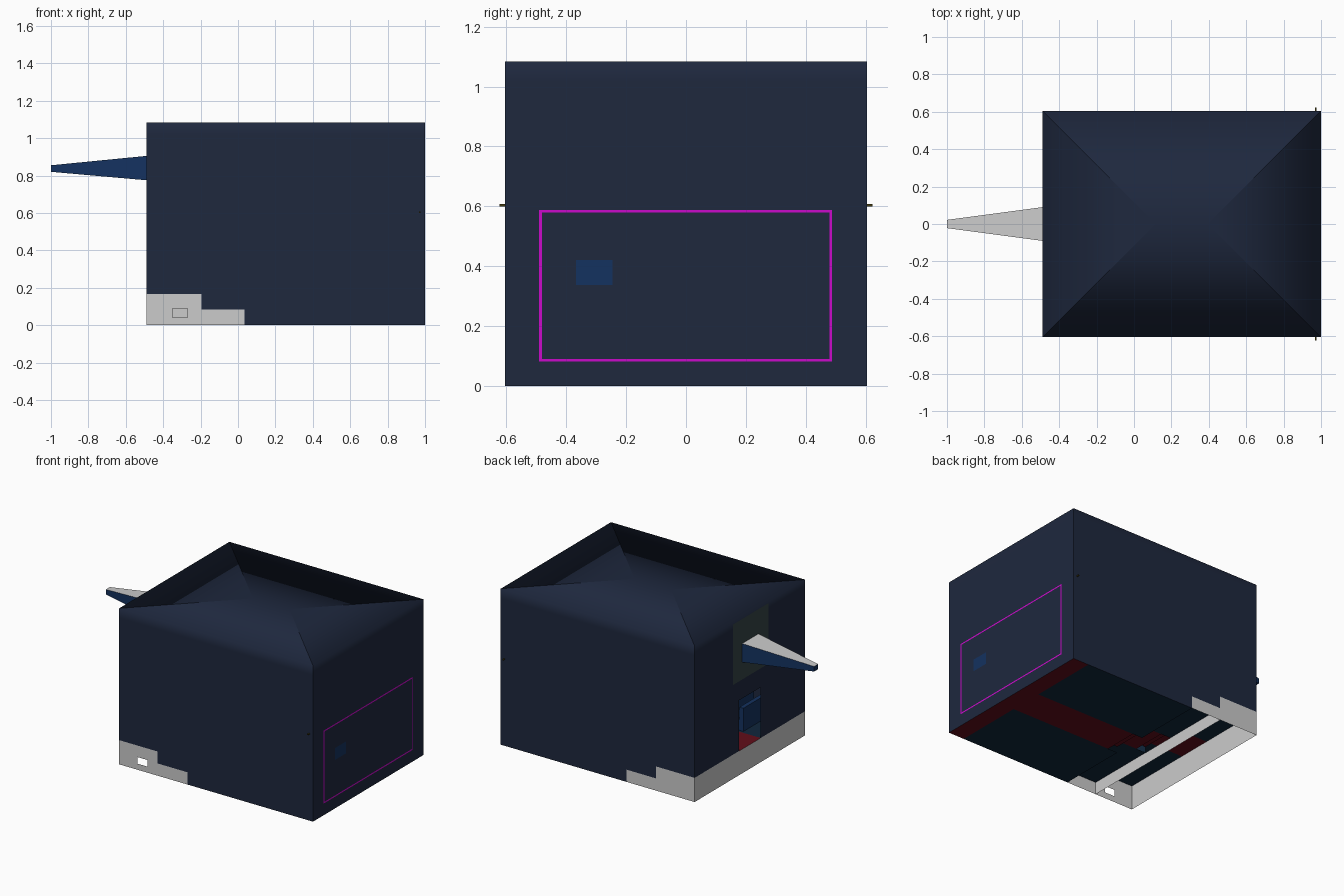
import bpy, bmesh

if "Cube" in bpy.data.objects:
    bpy.data.objects.remove(bpy.data.objects["Cube"])

X0, X1, W = -0.49, 1.0, 0.605      # shell length and half width
H, EAVE = 1.083, 1.02
S0, S1, T1, T2 = 0.035, -0.195, 0.085, 0.168   # terrace positions and heights


def mat(name, rgb):
    m = bpy.data.materials.new(name)
    m.diffuse_color = (*rgb, 1)
    m.use_nodes = True
    m.node_tree.nodes["Principled BSDF"].inputs["Base Color"].default_value = m.diffuse_color
    return m


NAVY = mat("navy", (0.013, 0.021, 0.048))
BLUE = mat("blue", (0.007, 0.032, 0.115))
FLOOR = mat("floor_navy", (0.005, 0.02, 0.045))
RED = mat("red_carpet", (0.12, 0.004, 0.01))
PINK = mat("magenta", (0.6, 0.003, 0.6))
GLASS = mat("window", (0.035, 0.055, 0.06))
OLIVE = mat("olive", (0.06, 0.045, 0.005))


def mesh(name, polys, material=None):
    """Object from a list of polygons, welded together."""
    bm = bmesh.new()
    for p in polys:
        bm.faces.new([bm.verts.new(v) for v in p])
    bmesh.ops.remove_doubles(bm, verts=bm.verts, dist=1e-5)
    me = bpy.data.meshes.new(name)
    bm.to_mesh(me)
    bm.free()
    ob = bpy.data.objects.new(name, me)
    bpy.context.collection.objects.link(ob)
    if material:
        me.materials.append(material)
    return ob


def rect_x(x, y0, y1, z0, z1):
    return [(x, y0, z0), (x, y1, z0), (x, y1, z1), (x, y0, z1)]


def rect_y(y, x0, x1, z0, z1):
    return [(x0, y, z0), (x1, y, z0), (x1, y, z1), (x0, y, z1)]


def rect_z(z, x0, x1, y0, y1):
    return [(x0, y0, z), (x1, y0, z), (x1, y1, z), (x0, y1, z)]


def box(name, lo, hi, material=None):
    (a, b, c), (d, e, f) = lo, hi
    return mesh(name, [rect_x(a, b, e, c, f)[::-1], rect_x(d, b, e, c, f),
                       rect_y(b, a, d, c, f), rect_y(e, a, d, c, f)[::-1],
                       rect_z(c, a, d, b, e)[::-1], rect_z(f, a, d, b, e)], material)


# side walls, cut along the stepped base
profile = [(S0, 0), (X1, 0), (X1, EAVE), (X0, EAVE), (X0, T2), (S1, T2), (S1, T1), (S0, T1)]
mesh("front_wall", [[(x, -W, z) for x, z in profile]], NAVY)
mesh("back_wall", [[(x, W, z) for x, z in reversed(profile)]], NAVY)

# end walls: screen end is plain, entrance end has a doorway
DOOR_W, DOOR_H = 0.12, 0.52
mesh("screen_wall", [rect_x(X1, -W, W, 0, EAVE)], NAVY)
mesh("entrance_wall", [p[::-1] for p in (
    rect_x(X0, -W, -DOOR_W, T2, EAVE), rect_x(X0, DOOR_W, W, T2, EAVE),
    rect_x(X0, -DOOR_W, DOOR_W, DOOR_H, EAVE))], NAVY)

# roof with a soft upper band and creased diagonals
low = [(X0, -W, EAVE), (X1, -W, EAVE), (X1, W, EAVE), (X0, W, EAVE)]
top = [(x, y, H) for x, y, _ in low]
r0, r1 = (X0 + W, 0, H), (X1 - W, 0, H)
polys = [[low[i], low[(i + 1) % 4], top[(i + 1) % 4], top[i]] for i in range(4)]
polys += [[top[0], top[1], r1, r0], [top[1], top[2], r1],
          [top[2], top[3], r0, r1], [top[3], top[0], r0]]
roof = mesh("roof", polys, NAVY)
for p in roof.data.polygons:
    p.use_smooth = True
for e in roof.data.edges:
    a, b = (roof.data.vertices[i].co for i in e.vertices)
    upright = abs(a.z - b.z) > 0.01
    diagonal = abs(a.x - b.x) > 0.1 and abs(a.y - b.y) > 0.1
    e.use_edge_sharp = upright or diagonal

# grey base skirt: front with a slot, plain back and entrance end
h0, h1, g0, g1 = -0.35, -0.27, 0.042, 0.088
mesh("base_front", [rect_y(-W, X0, h0, 0, T2), rect_y(-W, h1, S1, 0, T2),
                    rect_y(-W, h0, h1, 0, g0), rect_y(-W, h0, h1, g1, T2),
                    rect_y(-W, S1, S0, 0, T1)])
mesh("base_back", [rect_y(W, X0, S1, 0, T2)[::-1], rect_y(W, S1, S0, 0, T1)[::-1]])
mesh("base_end", [rect_x(X0, -W, W, 0, T2)[::-1]])
mesh("base_riser", [rect_x(S1, -W, W, 0, T1)])

# floors beside the aisle, stepping up towards the entrance
A = 0.12
for s, side in ((-1, "front"), (1, "back")):
    y0, y1 = sorted((s * A, s * W))
    mesh(f"{side}_floor", [rect_z(0, S0, 0.88, y0, y1), rect_z(T1, S1, S0, y0, y1),
                           rect_z(T2, X0, S1, y0, y1), rect_x(S1, y0, y1, T1, T2)], FLOOR)
    # bench rows facing the screen
    b0, b1 = sorted((s * (A + 0.01), s * (W - 0.03)))
    for i, (x, z) in enumerate([(-0.35, T2), (-0.12, T1), (0.14, 0), (0.39, 0), (0.64, 0)]):
        box(f"{side}_bench_{i}", (x, b0, z + 0.004), (x + 0.12, b1, z + 0.08), BLUE)
        box(f"{side}_bench_back_{i}", (x, b0, z + 0.08), (x + 0.03, b1, z + 0.165), BLUE)

# red aisle with half-height stairs and grey risers
mesh("carpet", [rect_z(0, 0.88, X1, -W, W), rect_z(0, 0.11, 0.88, -A, A)], RED)
stairs = [(0.11, 0), (S0, T1 / 2), (-0.12, T1), (S1, (T1 + T2) / 2), (X0, T2)]
for i in range(4):
    (x, z), (xn, zn) = stairs[i], stairs[i + 1]
    mesh(f"stair_riser_{i}", [rect_x(x, -A, A, z, zn)])
    mesh(f"stair_tread_{i}", [rect_z(zn, xn, x, -A, A)], RED)

# magenta outline and blue panel on the screen wall
t, xf = 0.009, X1 + 0.001
ya, yb, za, zb = -0.49, 0.488, 0.082, 0.588
mesh("screen_outline", [rect_x(xf, ya, yb, za, za + t), rect_x(xf, ya, yb, zb - t, zb),
                        rect_x(xf, ya, ya + t, za + t, zb - t),
                        rect_x(xf, yb - t, yb, za + t, zb - t)], PINK)
mesh("screen_panel", [rect_x(xf, -0.367, -0.245, 0.337, 0.42)], BLUE)

# window plate above the door and the tapered beam
mesh("window_plate", [rect_x(X0 - 0.004, -0.2, 0.19, 0.655, 1.075)[::-1]], GLASS)
a = rect_x(X0, -0.09, 0.09, 0.775, 0.905)
b = rect_x(-1.0, -0.022, 0.022, 0.82, 0.855)
beam = mesh("beam", [b[::-1], a] + [[a[i], b[i], b[(i + 1) % 4], a[(i + 1) % 4]]
                                    for i in range(4)], BLUE)
beam.data.materials.append(mat("beam_top", (0.8, 0.8, 0.8)))
beam.data.polygons[4].material_index = 1

# small pins on both sides
for s, side in ((-1, "front"), (1, "back")):
    y0, y1 = sorted((s * 0.59, s * 0.622))
    box(f"{side}_pin", (0.967, y0, 0.6), (0.975, y1, 0.607), OLIVE)
